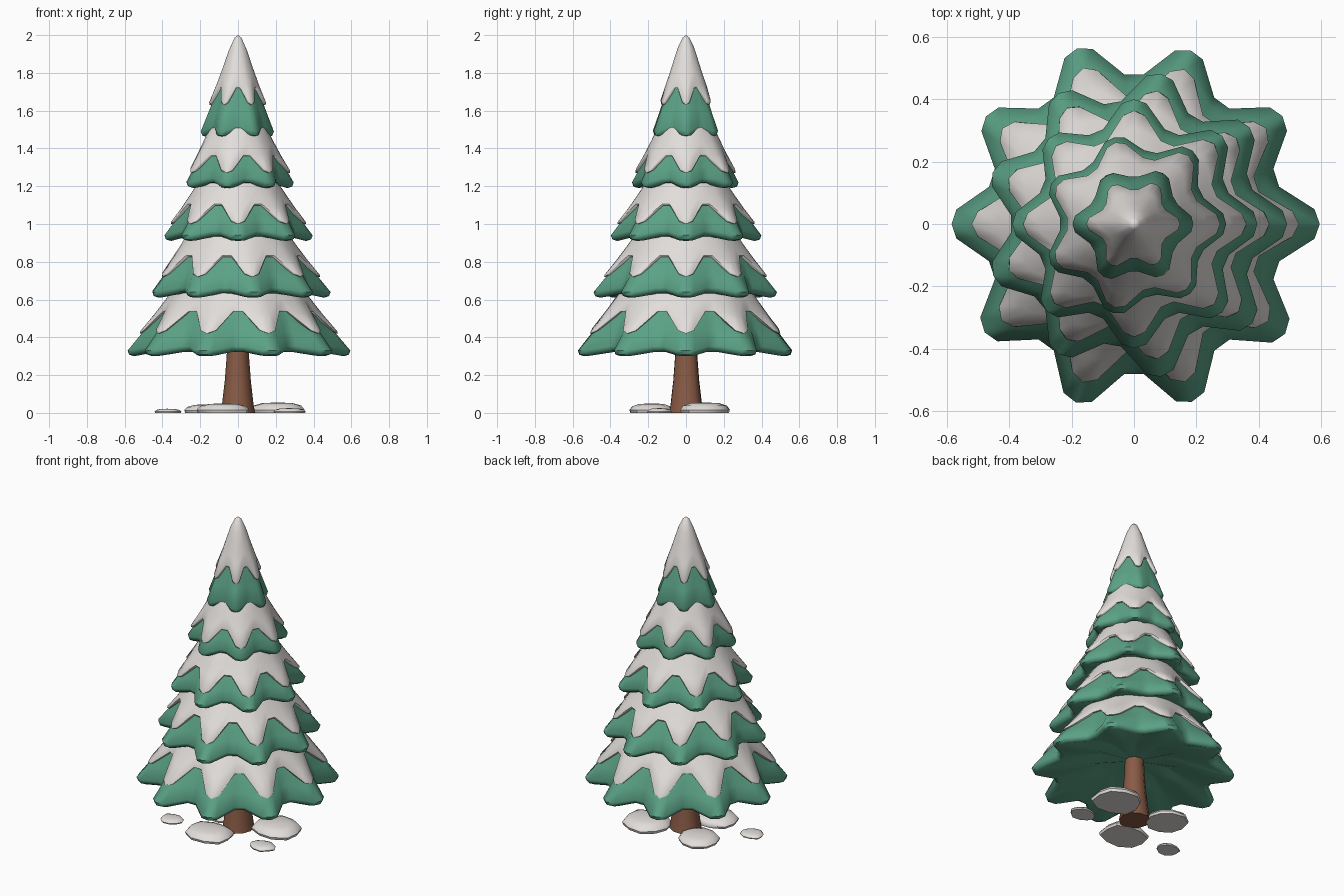
import bpy, math, random
from math import cos, sin, pi

random.seed(4)
old = bpy.data.objects.get("Cube")
if old:
    bpy.data.objects.remove(old, do_unlink=True)


def material(name, rgb):
    m = bpy.data.materials.new(name)
    m.use_nodes = True
    m.diffuse_color = (*rgb, 1)
    m.node_tree.nodes["Principled BSDF"].inputs["Base Color"].default_value = (*rgb, 1)
    return m


GREEN = material("needle green", (0.105, 0.36, 0.24))
SNOW = material("snow white", (0.76, 0.73, 0.71))
BROWN = material("bark brown", (0.25, 0.105, 0.06))


def loft(name, rings, mat, bottom=None, top=None, angle=50):
    """Skin a stack of equal rings, listed bottom to top, with optional end points."""
    n = len(rings[0])
    verts = [p for ring in rings for p in ring]
    faces = []
    for k in range(len(rings) - 1):
        for i in range(n):
            j = (i + 1) % n
            faces.append((k * n + i, k * n + j, (k + 1) * n + j, (k + 1) * n + i))
    if bottom:
        verts.append(bottom)
        faces += [((i + 1) % n, i, len(verts) - 1) for i in range(n)]
    if top:
        last = (len(rings) - 1) * n
        verts.append(top)
        faces += [(last + i, last + (i + 1) % n, len(verts) - 1) for i in range(n)]
    mesh = bpy.data.meshes.new(name)
    mesh.from_pydata(verts, [], faces)
    mesh.materials.append(mat)
    ob = bpy.data.objects.new(name, mesh)
    bpy.context.collection.objects.link(ob)
    bpy.ops.object.select_all(action='DESELECT')
    ob.select_set(True)
    bpy.context.view_layer.objects.active = ob
    bpy.ops.object.shade_smooth_by_angle(angle=math.radians(angle))
    return ob


# Each bough lobe: (phase, how far toward the valley between lobes)
LOBE = [(-0.13, 0.12), (0, 0), (0.13, 0.12), (0.4, 0.92), (0.6, 0.92)]


def tier(label, n, R, z0, rt, zt, snow_tip, snow_valley):
    rim = z0 + 0.03
    spokes = []
    for k in range(n):
        size = random.uniform(-0.012, 0.008) if k else 0
        for phase, v in LOBE:
            spokes.append((2 * pi * (k + phase) / n, v, size * (1 - v)))

    def point(spoke, t, out=0.0, drop=0.0, scale=1.0):
        a, v, size = spoke
        r = rt + (R * (1 - 0.21 * v * (1 - t)) + size - rt) * (1 - t) ** 1.1
        r = r * scale + out
        z = rim + (zt - rim) * t + 0.025 * v * (1 - t) - drop
        return (r * cos(a), r * sin(a), z)

    def ring(t, **kw):
        return [point(s, t, **kw) for s in spokes]

    # Green boughs with a hollowed underside and a thick rim
    loft(label + "_boughs",
         [ring(0, scale=0.45, drop=-0.05), ring(0, out=-0.035, drop=0.03),
          ring(0, out=-0.008, drop=0.022), ring(0)]
         + [ring(t) for t in (0.2, 0.4, 0.6, 0.8, 1)],
         GREEN, bottom=(0, 0, z0 + 0.1), top=(0, 0, zt + 0.005))

    # Snow blanket whose jagged edge follows the lobes
    def edge(s):
        z = snow_tip + (snow_valley - snow_tip) * s[1]
        return (z - rim - 0.025 * s[1] * 0.7) / (zt - rim)

    def snow(f, out):
        return [point(s, edge(s) + (1 - edge(s)) * f, out=out) for s in spokes]

    loft(label + "_snow",
         [snow(0, -0.01), snow(0, 0.01), snow(0.04, 0.017)]
         + [snow(f, 0.014) for f in (0.3, 0.55, 0.8)] + [snow(1, 0.004)],
         SNOW, top=(0, 0, zt + 0.015))


# Tiers: lobes, rim radius, base height, top radius, top height, snow heights
tier("lowest", 10, 0.595, 0.30, 0.26, 0.76, 0.42, 0.55)
tier("lower", 9, 0.49, 0.61, 0.22, 1.00, 0.72, 0.84)
tier("middle", 8, 0.395, 0.91, 0.17, 1.27, 1.00, 1.11)
tier("upper", 7, 0.295, 1.19, 0.11, 1.57, 1.27, 1.37)
tier("crown", 6, 0.19, 1.46, 0.015, 1.985, 1.63, 1.73)


def disc(cx, cy, z, rx, ry, wobble):
    n = len(wobble)
    return [(cx + rx * w * cos(2 * pi * i / n), cy + ry * w * sin(2 * pi * i / n), z)
            for i, w in enumerate(wobble)]


# Trunk, flared at the foot
bark = [random.uniform(0.93, 1.07) for _ in range(10)]
loft("trunk", [disc(0, 0, z, r, r, bark) for r, z in
               ((0.092, 0), (0.084, 0.05), (0.07, 0.17), (0.06, 0.3), (0.055, 0.42))],
     BROWN, bottom=(0, 0, 0), top=(0, 0, 0.43))

# Flat snow mounds around the foot
MOUNDS = [(-0.08, -0.18, 0.15, 0.13, 0.05), (0.21, 0.1, 0.155, 0.14, 0.055),
          (-0.16, 0.1, 0.135, 0.13, 0.045), (-0.375, -0.14, 0.075, 0.06, 0.022),
          (0.27, -0.14, 0.085, 0.065, 0.025)]
for k, (x, y, rx, ry, h) in enumerate(MOUNDS):
    w = [random.uniform(0.88, 1.06) for _ in range(10)]
    loft(f"snow_mound_{k + 1}",
         [disc(x, y, h * f, rx * s, ry * s, w) for s, f in
          ((0.96, 0), (1, 0.3), (0.88, 0.7), (0.55, 0.95))],
         SNOW, bottom=(x, y, 0), top=(x, y, h))
